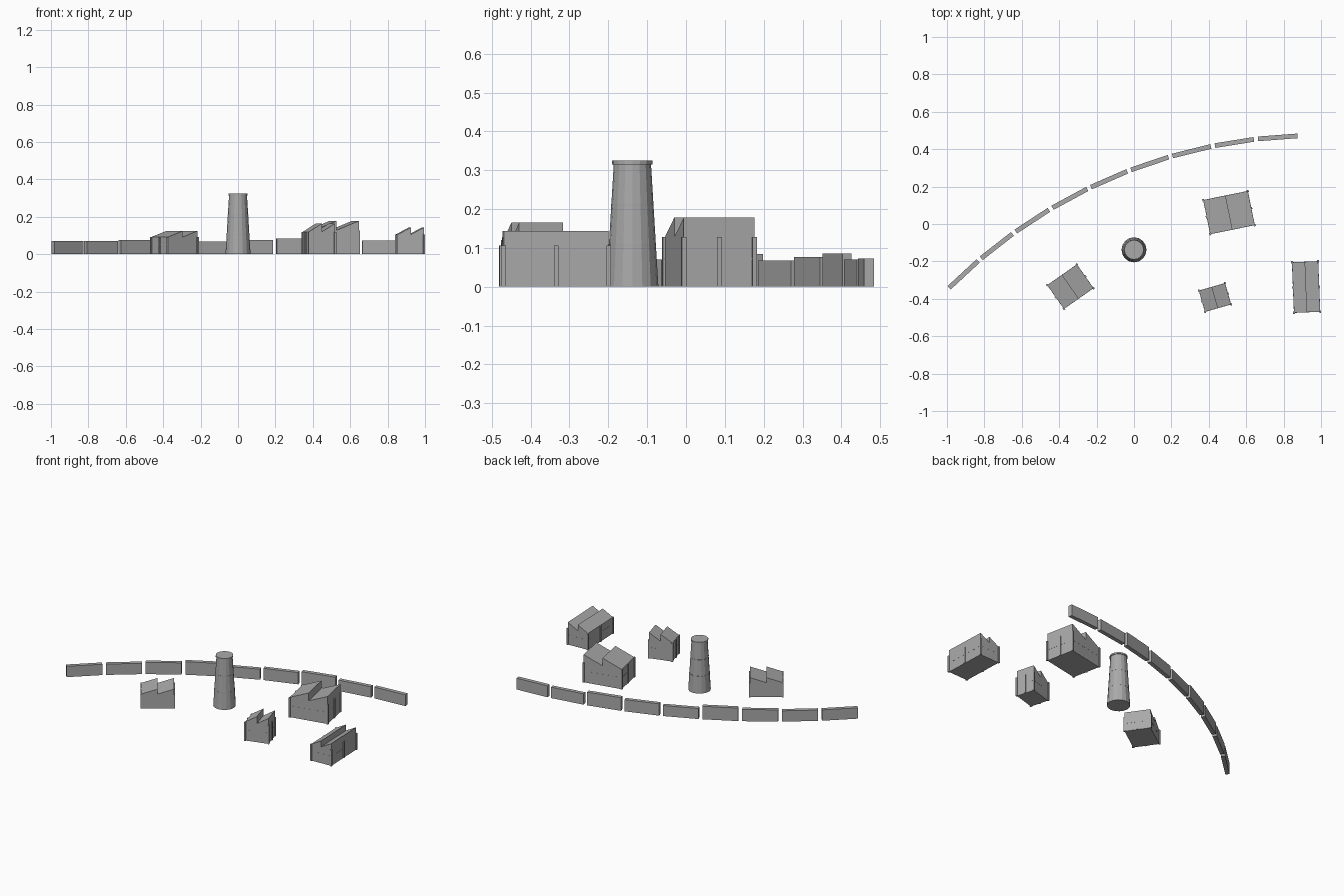
import bpy, bmesh, math
from mathutils import Matrix, Vector

if "Cube" in bpy.data.objects:
    bpy.data.objects.remove(bpy.data.objects["Cube"], do_unlink=True)

GREY = (0.4, 0.4, 0.4, 1)
stone = bpy.data.materials.new("plain grey")
stone.use_nodes = True
stone.diffuse_color = GREY
stone.node_tree.nodes["Principled BSDF"].inputs["Base Color"].default_value = GREY


def finish(name, bm, x=0, y=0, angle=0):
    bmesh.ops.recalc_face_normals(bm, faces=bm.faces)
    mesh = bpy.data.meshes.new(name)
    bm.to_mesh(mesh)
    bm.free()
    mesh.materials.append(stone)
    obj = bpy.data.objects.new(name, mesh)
    obj.location = (x, y, 0)
    obj.rotation_euler.z = angle
    bpy.context.collection.objects.link(obj)
    return obj


def add_box(bm, cx, cy, z0, sx, sy, height):
    place = Matrix.Translation((cx, cy, z0 + height / 2)) @ Matrix.Diagonal((sx, sy, height, 1))
    bmesh.ops.create_cube(bm, size=1, matrix=place)


def add_drum(bm, r0, r1, z0, z1, sides=16):
    bmesh.ops.create_cone(bm, cap_ends=True, segments=sides, radius1=r0, radius2=r1,
                          depth=z1 - z0, matrix=Matrix.Translation((0, 0, (z0 + z1) / 2)))


def workshop(name, x, y, degrees, width, depth, eave, peak):
    """Hall with a two-tooth sawtooth roof, buttresses and a string course."""
    angle = math.radians(degrees)
    w, d = width / 2, depth / 2
    # sawtooth profile extruded along the depth
    bm = bmesh.new()
    profile = [(-w, 0), (w, 0), (w, peak), (0, eave), (0, peak), (-w, eave)]
    face = bm.faces.new([bm.verts.new((px, -d, pz)) for px, pz in profile])
    extruded = bmesh.ops.extrude_face_region(bm, geom=[face])["geom"]
    bmesh.ops.translate(bm, vec=Vector((0, depth, 0)),
                        verts=[v for v in extruded if isinstance(v, bmesh.types.BMVert)])
    finish(name + "_hall", bm, x, y, angle)
    # posts at the corners and halfway along the long walls
    bm = bmesh.new()
    for sx in (-1, 1):
        for sy in (-1, 0, 1):
            add_box(bm, sx * w, sy * d, 0, 0.01, 0.012, eave)
    finish(name + "_buttresses", bm, x, y, angle)
    # thin course around the walls
    bm = bmesh.new()
    add_box(bm, 0, 0, eave * 0.55, width + 0.001, depth + 0.001, 0.004)
    finish(name + "_string_course", bm, x, y, angle)


workshop("west_workshop", -0.34, -0.335, 35, 0.193, 0.155, 0.092, 0.124)
workshop("north_workshop", 0.508, 0.061, 11.5, 0.243, 0.186, 0.128, 0.178)
workshop("small_workshop", 0.433, -0.393, 16, 0.145, 0.118, 0.12, 0.165)
workshop("east_workshop", 0.92, -0.337, 2.3, 0.14, 0.27, 0.106, 0.144)

# chimney: tapered shaft, two flush rings and a rim
BASE, TOP, SHAFT = 0.067, 0.048, 0.315
bm = bmesh.new()
add_drum(bm, BASE, TOP, 0, SHAFT)
finish("chimney_shaft", bm, 0, -0.138)
bm = bmesh.new()
for share in (0.33, 0.66):
    r = BASE + (TOP - BASE) * share + 0.0005
    add_drum(bm, r, r, SHAFT * share, SHAFT * share + 0.005)
finish("chimney_rings", bm, 0, -0.138)
bm = bmesh.new()
add_drum(bm, 0.052, 0.052, SHAFT, 0.325)
finish("chimney_rim", bm, 0, -0.138)

# perimeter wall: straight panels along an arc, with uneven heights
RADIUS = 2.78
heights = (0.07, 0.07, 0.076, 0.084, 0.068, 0.076, 0.085, 0.07, 0.073)
for i, height in enumerate(heights):
    angle = math.radians(42.8 - 4.81 * i)
    bm = bmesh.new()
    add_box(bm, 0, 0, 0, 0.211, 0.025, height)
    finish(f"wall_panel_{i + 1}", bm, 0.978 - RADIUS * math.sin(angle),
           RADIUS * math.cos(angle) - 2.309, angle)
